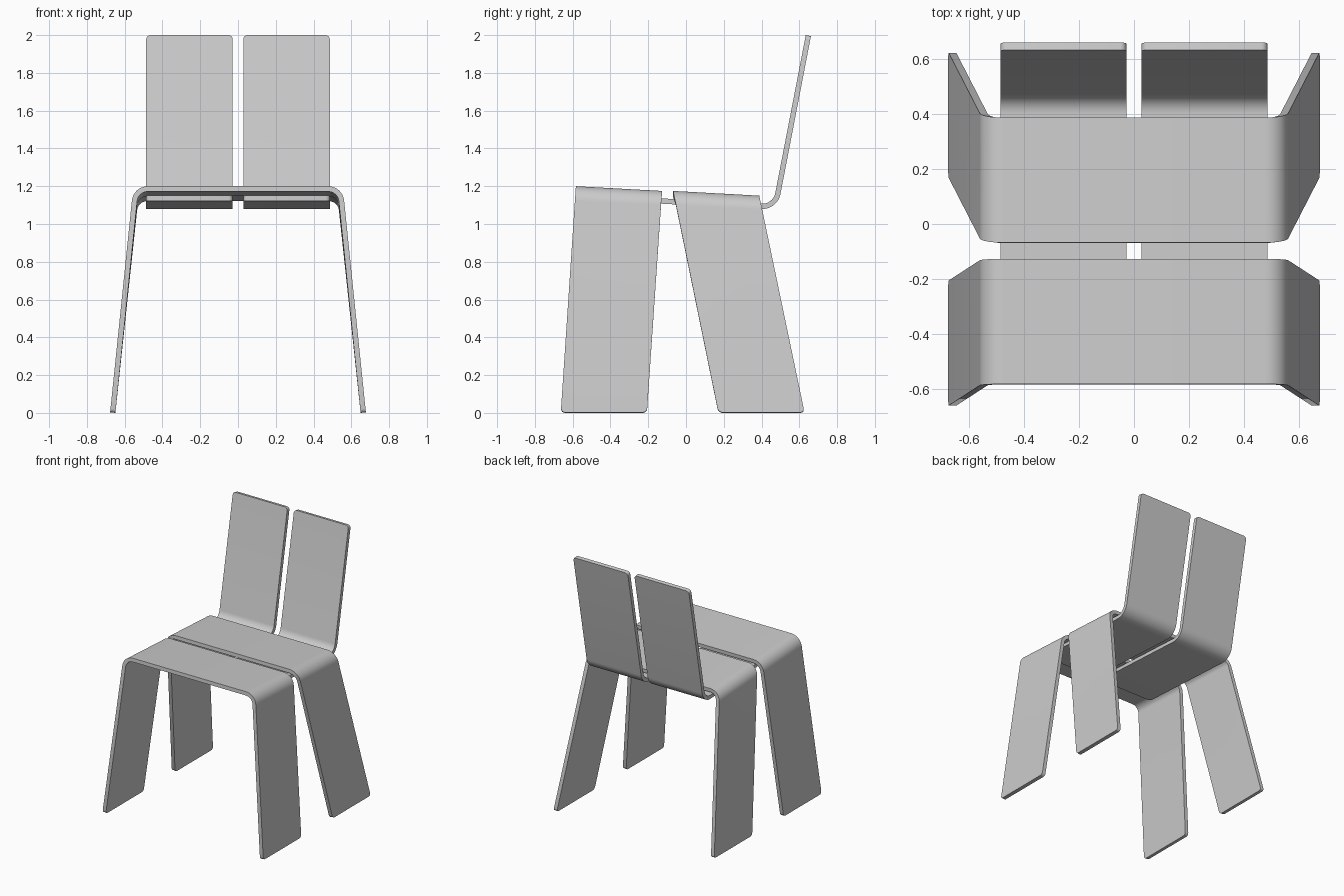
import bpy
import bmesh
import math
from mathutils import Vector

cube = bpy.data.objects.get("Cube")
if cube:
    bpy.data.objects.remove(cube, do_unlink=True)

THICK = 0.028

grey = bpy.data.materials.new("light_grey")
grey.use_nodes = True
colour = (0.6, 0.6, 0.6, 1.0)
grey.diffuse_color = colour
grey.node_tree.nodes["Principled BSDF"].inputs["Base Color"].default_value = colour


def fillet_path(corners, radius, steps=10):
    """Polyline whose inner corners are replaced by arcs."""
    pts = [Vector(c) for c in corners]
    path = [pts[0]]
    for prev, corner, after in zip(pts, pts[1:], pts[2:]):
        a = (prev - corner).normalized()
        b = (after - corner).normalized()
        half = a.angle(b) / 2
        centre = corner + (a + b).normalized() * radius / math.sin(half)
        start = corner + a * radius / math.tan(half) - centre
        end = corner + b * radius / math.tan(half) - centre
        sweep = start.angle(end)
        for i in range(steps + 1):
            t = i / steps
            path.append(centre + (start * math.sin((1 - t) * sweep)
                                  + end * math.sin(t * sweep)) / math.sin(sweep))
    path.append(pts[-1])
    return path


def bent_sheet(name, path, place):
    """Sheet swept along path; place(point, w) gives both long edges."""
    bm = bmesh.new()
    rows = [[bm.verts.new(place(p, w)) for w in (0, 1)] for p in path]
    for r, s in zip(rows, rows[1:]):
        bm.faces.new((r[0], s[0], s[1], r[1]))
    # Round the four free corners
    bmesh.ops.bevel(bm, geom=rows[0] + rows[-1], offset=0.022, segments=4,
                    profile=0.5, affect='VERTICES')
    mesh = bpy.data.meshes.new(name)
    bm.to_mesh(mesh)
    bm.free()
    mesh.materials.append(grey)
    obj = bpy.data.objects.new(name, mesh)
    bpy.context.collection.objects.link(obj)
    solid = obj.modifiers.new("thickness", 'SOLIDIFY')
    solid.thickness = THICK
    solid.offset = -1
    solid.use_even_offset = True
    bpy.ops.object.select_all(action='DESELECT')
    obj.select_set(True)
    bpy.context.view_layer.objects.active = obj
    bpy.ops.object.modifier_apply(modifier=solid.name)
    bpy.ops.object.shade_smooth_by_angle(angle=math.radians(35))
    return obj


# Two bands, each forming half of the seat and a pair of legs
HEIGHT = 1.2
band_path = fillet_path([(-0.677, 0.003), (-0.554, HEIGHT),
                         (0.554, HEIGHT), (0.677, 0.003)], 0.085)


def seat_band(name, y_front, top, lean):
    def place(p, w):
        h = p.y / HEIGHT
        return (p.x, y_front + 0.456 * w + lean * (1 - h), h * (top - 0.025 * w))
    return bent_sheet(name, band_path, place)


seat_band("front_seat_and_legs", -0.583, 1.2, -0.08)
seat_band("rear_seat_and_legs", -0.068, 1.175, 0.24)

# Two bent panels that run under the seat and rise as the backrest
panel_path = fillet_path([(-0.4, 1.15), (0.461, 1.104), (0.634, 2.0)], 0.07)
for name, outer in (("left_back_panel", 0.486), ("right_back_panel", -0.028)):
    bent_sheet(name, panel_path,
               lambda p, w, outer=outer: (outer - 0.458 * w, p.x, p.y))
